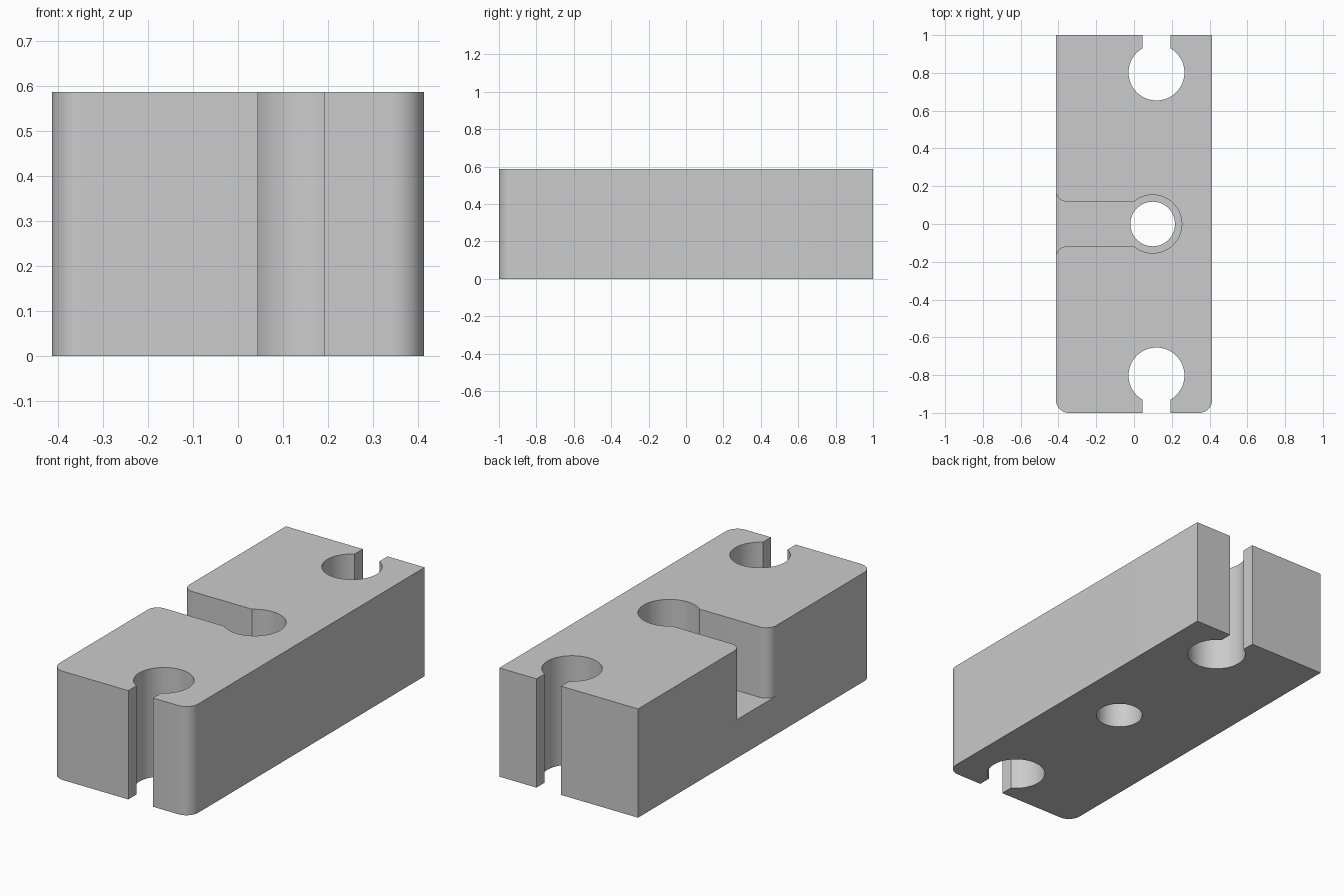
import bpy, bmesh, math

cube = bpy.data.objects.get("Cube")
if cube:
    bpy.data.objects.remove(cube, do_unlink=True)

HALF_X, HEIGHT = 0.414, 0.587
FLOOR = 0.207

grey = bpy.data.materials.new("plain grey")
grey.use_nodes = True
colour = (0.6, 0.6, 0.6, 1)
grey.diffuse_color = colour
grey.node_tree.nodes["Principled BSDF"].inputs["Base Color"].default_value = colour


def arc(cx, cy, r, start, end, steps):
    """Points on a circle from start to end, in radians."""
    angles = [start + (end - start) * i / steps for i in range(steps + 1)]
    return [(cx + r * math.cos(a), cy + r * math.sin(a)) for a in angles]


def prism(name, outline, z0, z1):
    """Straight solid made by extruding an outline upward."""
    bm = bmesh.new()
    face = bm.faces.new([bm.verts.new((x, y, z0)) for x, y in outline])
    top = bmesh.ops.extrude_face_region(bm, geom=[face])["geom"]
    verts = [v for v in top if isinstance(v, bmesh.types.BMVert)]
    bmesh.ops.translate(bm, verts=verts, vec=(0, 0, z1 - z0))
    bmesh.ops.recalc_face_normals(bm, faces=bm.faces)
    mesh = bpy.data.meshes.new(name)
    bm.to_mesh(mesh)
    bm.free()
    mesh.materials.append(grey)
    obj = bpy.data.objects.new(name, mesh)
    bpy.context.collection.objects.link(obj)
    return obj


PI = math.pi

# Block: rounded front corners, square back corners
R = 0.07
block = prism("clamp_block",
              arc(-HALF_X + R, -1 + R, R, PI, 1.5 * PI, 12)
              + arc(HALF_X - R, -1 + R, R, 1.5 * PI, 2 * PI, 12)
              + [(HALF_X, 1), (-HALF_X, 1)], 0, HEIGHT)

# Keyhole slots through both ends
KX, KY, KR, GAP = 0.119, 0.802, 0.148, 0.074
half = math.asin(GAP / KR)
keyhole = (arc(KX, KY, KR, PI / 2 + half, 2.5 * PI - half, 64)
           + [(KX + GAP, 1.1), (KX - GAP, 1.1)])
cutters = [prism("back_keyhole_cutter", keyhole, -0.1, HEIGHT + 0.1),
           prism("front_keyhole_cutter", [(x, -y) for x, y in keyhole], -0.1, HEIGHT + 0.1)]

# Round pocket with a side channel that flares at its mouth
PX, PR, SLOT, FR = 0.099, 0.154, 0.119, 0.057
pocket = (arc(PX, 0, PR, 0, PI - math.asin(SLOT / PR), 40)
          + arc(-HALF_X + FR, SLOT + FR, FR, 1.5 * PI, PI, 12)
          + [(-HALF_X - 0.1, SLOT + FR)])
pocket += [(x, -y) for x, y in reversed(pocket[1:])]
cutters.append(prism("pocket_cutter", pocket, FLOOR, HEIGHT + 0.1))

# Bolt hole through the pocket floor
cutters.append(prism("bolt_hole_cutter", arc(PX, 0, 0.118, 0, 2 * PI, 64)[:-1], -0.1, FLOOR + 0.1))

bpy.context.view_layer.objects.active = block
for cutter in cutters:
    mod = block.modifiers.new("cut", 'BOOLEAN')
    mod.operation = 'DIFFERENCE'
    mod.solver = 'EXACT'
    mod.object = cutter
    bpy.ops.object.modifier_apply(modifier=mod.name)
    bpy.data.objects.remove(cutter, do_unlink=True)

bpy.ops.object.select_all(action='DESELECT')
block.select_set(True)
bpy.ops.object.shade_smooth_by_angle(angle=math.radians(30))
